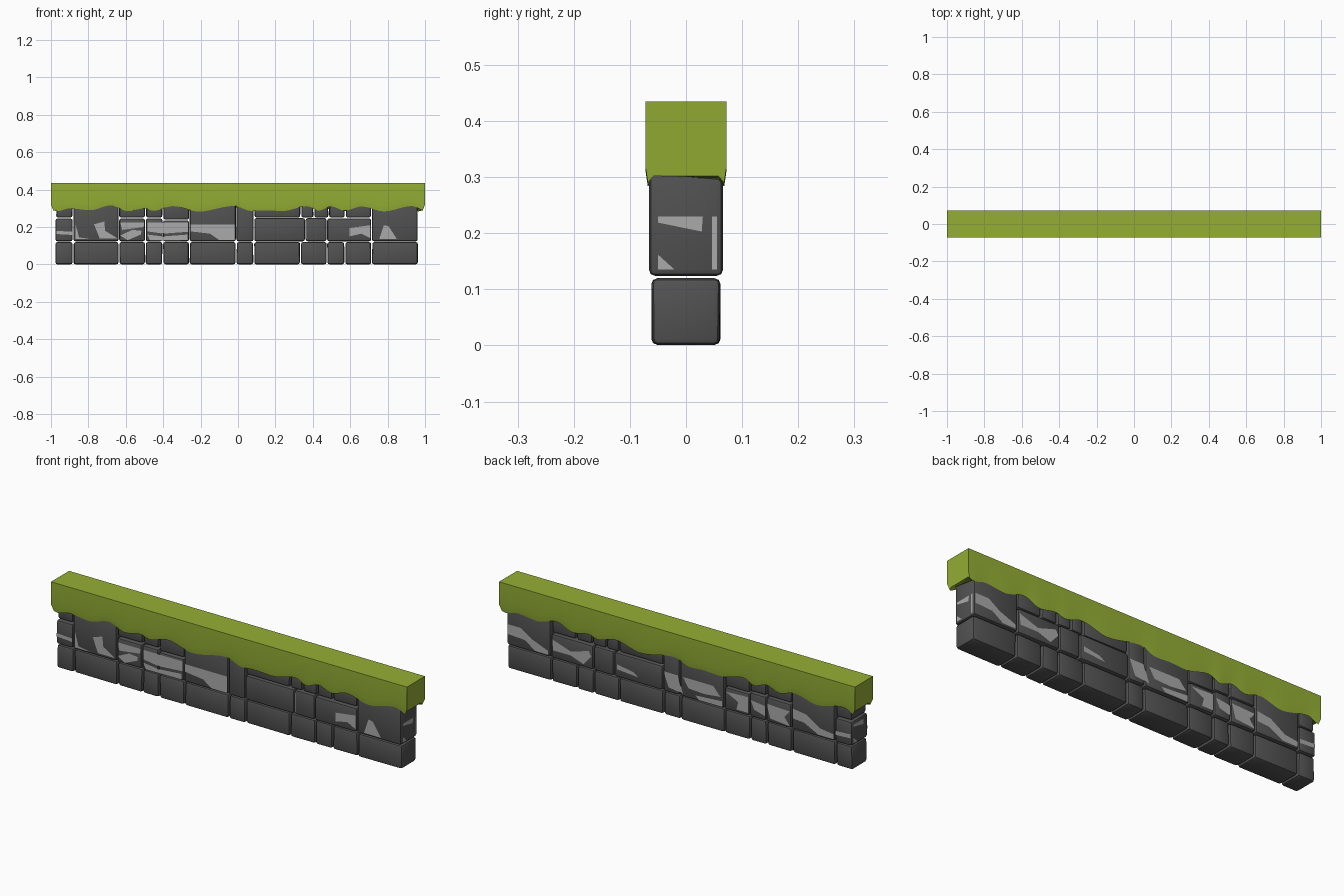
import bpy, bmesh, math, random
random.seed(4)


def material(name, rgb):
    m = bpy.data.materials.new(name)
    m.diffuse_color = (*rgb, 1)
    return m


DARK = material("dark_stone", (0.085, 0.085, 0.085))
PALE = material("pale_stone", (0.4, 0.4, 0.4))
GREEN = material("hedge_green", (0.3, 0.43, 0.035))


def finish(name, bm, mat, smooth=None):
    bmesh.ops.recalc_face_normals(bm, faces=bm.faces)
    me = bpy.data.meshes.new(name)
    bm.to_mesh(me)
    bm.free()
    me.materials.append(mat)
    ob = bpy.data.objects.new(name, me)
    bpy.context.collection.objects.link(ob)
    if smooth:
        bpy.ops.object.select_all(action='DESELECT')
        bpy.context.view_layer.objects.active = ob
        ob.select_set(True)
        bpy.ops.object.shade_smooth_by_angle(angle=math.radians(smooth))
    return ob


def stone(name, x0, x1, z0, z1, half, wobble=0.002):
    bm = bmesh.new()
    bmesh.ops.create_cube(bm, size=1)
    for v in bm.verts:
        v.co.x = (x0 + x1) / 2 + v.co.x * (x1 - x0) + random.uniform(-1, 1) * wobble
        v.co.y = v.co.y * 2 * half + random.uniform(-1, 1) * wobble
        v.co.z = (z0 + z1) / 2 + v.co.z * (z1 - z0)
    bmesh.ops.bevel(bm, geom=bm.edges[:], offset=0.011, segments=2,
                    profile=0.5, affect='EDGES')
    return finish(name, bm, DARK, 40)


# Bottom course
joints = [-0.978, -0.882, -0.637, -0.495, -0.402, -0.26, -0.01,
          0.085, 0.335, 0.475, 0.57, 0.714, 0.963]
for i, (a, b) in enumerate(zip(joints, joints[1:])):
    stone(f"base_stone_{i}", a + 0.003, b - 0.003, 0.001, 0.12, 0.06)

# Middle course, some stones rise through to the hedge: (left, right, top)
middle = [(-0.978, -0.882, 0.246), (-0.882, -0.637, 0.34), (-0.637, -0.495, 0.246),
          (-0.495, -0.402, 0.246), (-0.402, -0.26, 0.236), (-0.26, -0.01, 0.34),
          (-0.01, 0.085, 0.34), (0.085, 0.36, 0.248), (0.36, 0.475, 0.248),
          (0.475, 0.714, 0.246), (0.714, 0.963, 0.34)]
for i, (a, b, t) in enumerate(middle):
    stone(f"middle_stone_{i}", a + 0.002, b - 0.002, 0.124, t, 0.066, 0)

# Upper course, tops hidden in the hedge
upper = [(-0.975, -0.882), (-0.637, -0.495), (-0.495, -0.402), (-0.402, -0.26),
         (0.085, 0.335), (0.335, 0.405), (0.405, 0.485), (0.485, 0.575), (0.575, 0.714)]
for i, (a, b) in enumerate(upper):
    z = 0.24 if a == -0.402 else 0.251
    stone(f"upper_stone_{i}", a + 0.003, b - 0.003, z, 0.34, 0.061)


# Pale worn patches lying on the stone faces
def patches(name, polys, place):
    bm = bmesh.new()
    for p in polys:
        bm.faces.new([bm.verts.new(place(u, v)) for u, v in p])
    finish(name, bm, PALE)


front = [
    [(-.974, .18), (-.885, .175), (-.885, .158), (-.974, .163)],
    [(-.87, .22), (-.85, .145), (-.78, .135), (-.87, .135)],
    [(-.77, .215), (-.715, .23), (-.71, .18), (-.645, .14), (-.74, .14)],
    [(-.63, .225), (-.5, .225), (-.505, .2), (-.62, .185)],
    [(-.63, .155), (-.565, .185), (-.515, .18), (-.52, .16), (-.59, .13)],
    [(-.485, .225), (-.265, .225), (-.265, .175), (-.4, .165), (-.485, .177)],
    [(-.485, .16), (-.4, .15), (-.27, .16), (-.27, .13), (-.47, .128)],
    [(-.255, .215), (-.015, .215), (-.015, .13), (-.1, .13), (-.15, .165), (-.255, .177)],
    [(.364, .235), (.37, .235), (.37, .135), (.364, .135)],
    [(.595, .195), (.708, .21), (.708, .14), (.66, .165), (.595, .15)],
    [(.755, .135), (.78, .21), (.805, .205), (.85, .135)],
]
patches("front_patches", front, lambda u, v: (u, -0.067, v))

back = [
    [(.955, .23), (.88, .23), (.82, .19), (.73, .155), (.73, .135), (.8, .135), (.86, .175), (.955, .18)],
    [(.705, .22), (.6, .185), (.5, .215), (.485, .19), (.53, .14), (.6, .165), (.7, .165)],
    [(.34, .19), (.25, .175), (.22, .155), (.34, .165)],
    [(.08, .225), (.0, .225), (-.03, .14), (.05, .15)],
    [(-.03, .225), (-.2, .225), (-.24, .18), (-.15, .17), (-.06, .175)],
    [(-.1, .15), (-.25, .16), (-.25, .13), (-.12, .13)],
    [(-.27, .215), (-.395, .22), (-.395, .14), (-.33, .14), (-.34, .18)],
    [(-.41, .21), (-.49, .2), (-.49, .15), (-.43, .165)],
    [(-.5, .215), (-.63, .21), (-.6, .175), (-.63, .135), (-.52, .145)],
    [(-.645, .23), (-.72, .22), (-.8, .17), (-.875, .16), (-.875, .135), (-.79, .135), (-.71, .175), (-.645, .18)],
    [(-.885, .18), (-.972, .185), (-.972, .165), (-.885, .16)],
]
patches("back_patches", back, lambda u, v: (u, 0.067, v))

ends = [[(-.05, .23), (.03, .23), (.028, .203), (-.05, .219)],
        [(-.05, .162), (-.05, .135), (-.02, .135)],
        [(.046, .23), (.055, .23), (.055, .135), (.046, .135)]]
patches("right_end_patches", ends, lambda u, v: (0.9622, u, v))
patches("left_end_patches", ends[:2], lambda u, v: (-0.9772, -u, v))


# Hedge: square-topped cap with a wavy drooping hem on both long sides
front_hem = [(-1, .29), (-.97, .284), (-.9, .3), (-.79, .29), (-.68, .316), (-.59, .285),
             (-.5, .3), (-.45, .287), (-.35, .312), (-.21, .283), (-.02, .313), (.07, .286),
             (.14, .29), (.24, .286), (.37, .312), (.43, .288), (.5, .31), (.57, .288),
             (.66, .31), (.78, .284), (.93, .312), (1, .29)]


def hem(x):
    for (a, p), (b, q) in zip(front_hem, front_hem[1:]):
        if x <= b + 1e-6:
            t = (x - a) / (b - a)
            t = t * t * (3 - 2 * t)
            return p + (q - p) * t


bm = bmesh.new()
N = 120
rows = []
for i in range(N + 1):
    x = -1 + 2 * i / N
    hf, hb = hem(x), hem(-x)
    tuck = 0.012 * max(0, (abs(x) - 0.96) / 0.04)
    bx = x - math.copysign(tuck, x)
    section = [(bx, -.058, hf + .012), (bx, -.068, hf), (x, -.0725, hf + .03), (x, -.0725, .435),
               (x, .0725, .435), (x, .0725, hb + .03), (bx, .068, hb), (bx, .058, hb + .012)]
    rows.append([bm.verts.new(c) for c in section])
for r, s in zip(rows, rows[1:]):
    for k in range(8):
        bm.faces.new((r[k], r[(k + 1) % 8], s[(k + 1) % 8], s[k]))
bm.faces.new(rows[0])
bm.faces.new(rows[-1])
finish("hedge_top", bm, GREEN, 60)
